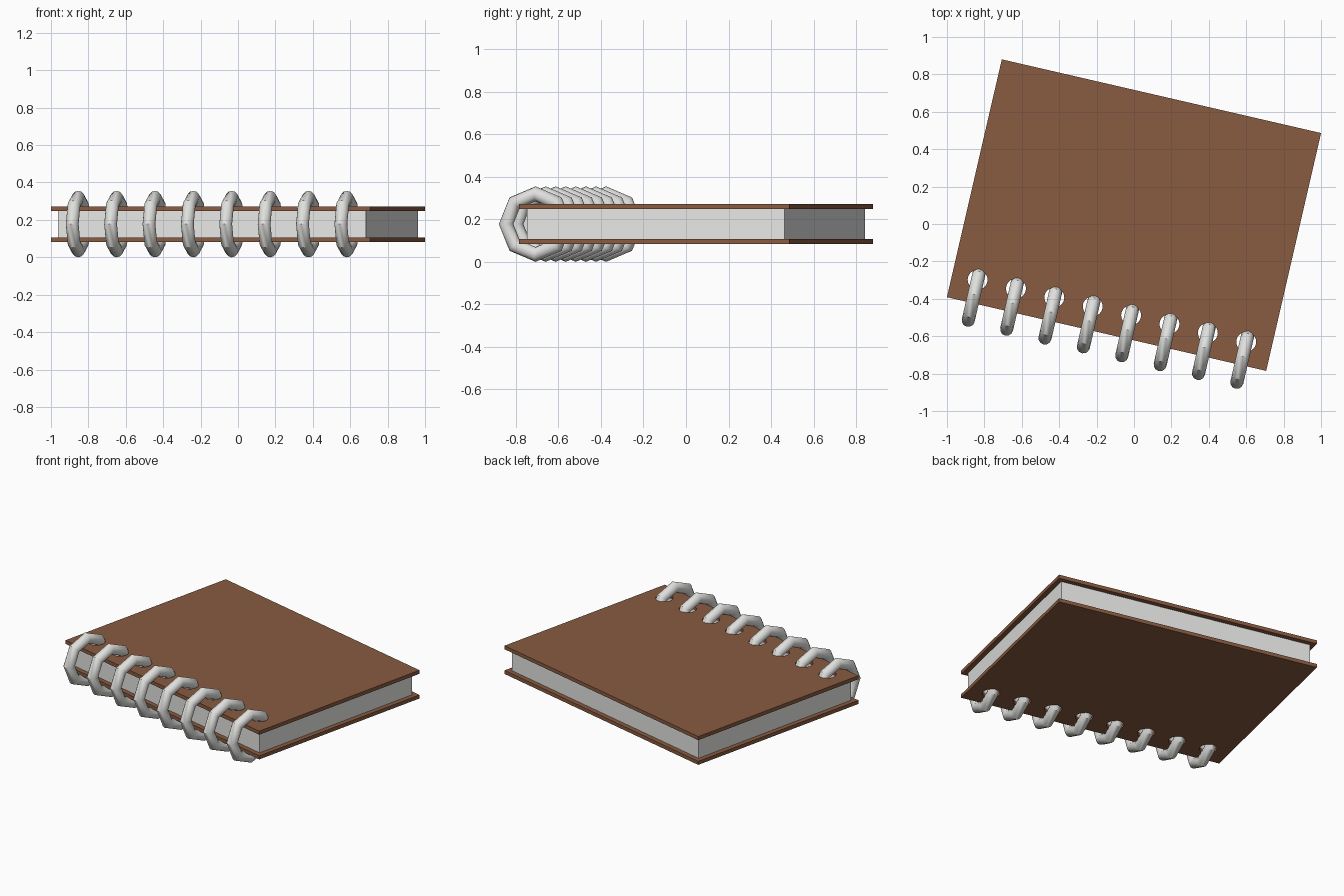
import bpy, math
from mathutils import Matrix

if "Cube" in bpy.data.objects:
    bpy.data.objects.remove(bpy.data.objects["Cube"])

ANGLE = math.radians(-13)
W, D = 1.752, 1.305            # cover size
ZC = 0.1775                    # middle height
RINGS = 8
RING_U, RING_V = 0.737, -0.605 # ring row, in the book's own axes
PLACE = Matrix.Translation((0, 0.0475, 0)) @ Matrix.Rotation(ANGLE, 4, 'Z')


def material(name, rgb):
    m = bpy.data.materials.new(name)
    m.diffuse_color = (*rgb, 1)
    m.use_nodes = True
    m.node_tree.nodes["Principled BSDF"].inputs["Base Color"].default_value = m.diffuse_color
    return m


BROWN = material("brown_cover", (0.25, 0.105, 0.052))
WHITE = material("white_paper", (0.80, 0.80, 0.79))
METAL = material("light_grey_metal", (0.74, 0.74, 0.72))


def finish(ob, name, mat):
    ob.name = name
    ob.data.transform(ob.matrix_basis)
    ob.matrix_basis = Matrix()
    if mat:
        ob.data.materials.append(mat)
    return ob


def box(name, w, d, z0, z1, mat):
    bpy.ops.mesh.primitive_cube_add(size=1, location=(0, 0, (z0 + z1) / 2))
    ob = bpy.context.object
    ob.matrix_basis = Matrix.Translation((0, 0, (z0 + z1) / 2)) @ Matrix.Diagonal((w, d, z1 - z0, 1))
    return finish(ob, name, mat)


positions = [-RING_U + 2 * RING_U * i / (RINGS - 1) for i in range(RINGS)]

# covers and page block
sheets = [
    box("bottom_cover", W, D, 0.083, 0.107, BROWN),
    box("pages", W - 0.062, D - 0.062, 0.107, 0.248, WHITE),
    box("top_cover", W, D, 0.248, 0.272, BROWN),
]

# punched holes through covers and pages
cutters = []
for u in positions:
    bpy.ops.mesh.primitive_cylinder_add(vertices=32, radius=0.053, depth=1)
    ob = bpy.context.object
    ob.matrix_basis = Matrix.Translation((u, RING_V + 0.08, ZC))
    cutters.append(finish(ob, "hole_cutter", None))
bpy.ops.object.select_all(action='DESELECT')
for c in cutters:
    c.select_set(True)
bpy.context.view_layer.objects.active = cutters[0]
bpy.ops.object.join()
cutter = bpy.context.object
cutter.hide_render = True

for ob in sheets:
    bpy.ops.object.select_all(action='DESELECT')
    ob.select_set(True)
    bpy.context.view_layer.objects.active = ob
    mod = ob.modifiers.new("holes", 'BOOLEAN')
    mod.operation = 'DIFFERENCE'
    mod.solver = 'EXACT'
    mod.object = cutter
    bpy.ops.object.modifier_apply(modifier=mod.name)
    ob.matrix_basis = PLACE
bpy.data.objects.remove(cutter, do_unlink=True)

# eight-sided binding rings
for i, u in enumerate(positions):
    bpy.ops.mesh.primitive_torus_add(major_segments=8, minor_segments=12,
                                     major_radius=0.1425, minor_radius=0.035)
    ob = bpy.context.object
    ob.matrix_basis = Matrix.Translation((u, RING_V, ZC)) @ Matrix.Rotation(math.pi / 2, 4, 'Y')
    finish(ob, f"binding_ring_{i + 1}", METAL)
    bpy.ops.object.shade_smooth_by_angle(angle=math.radians(35))
    ob.matrix_basis = PLACE
